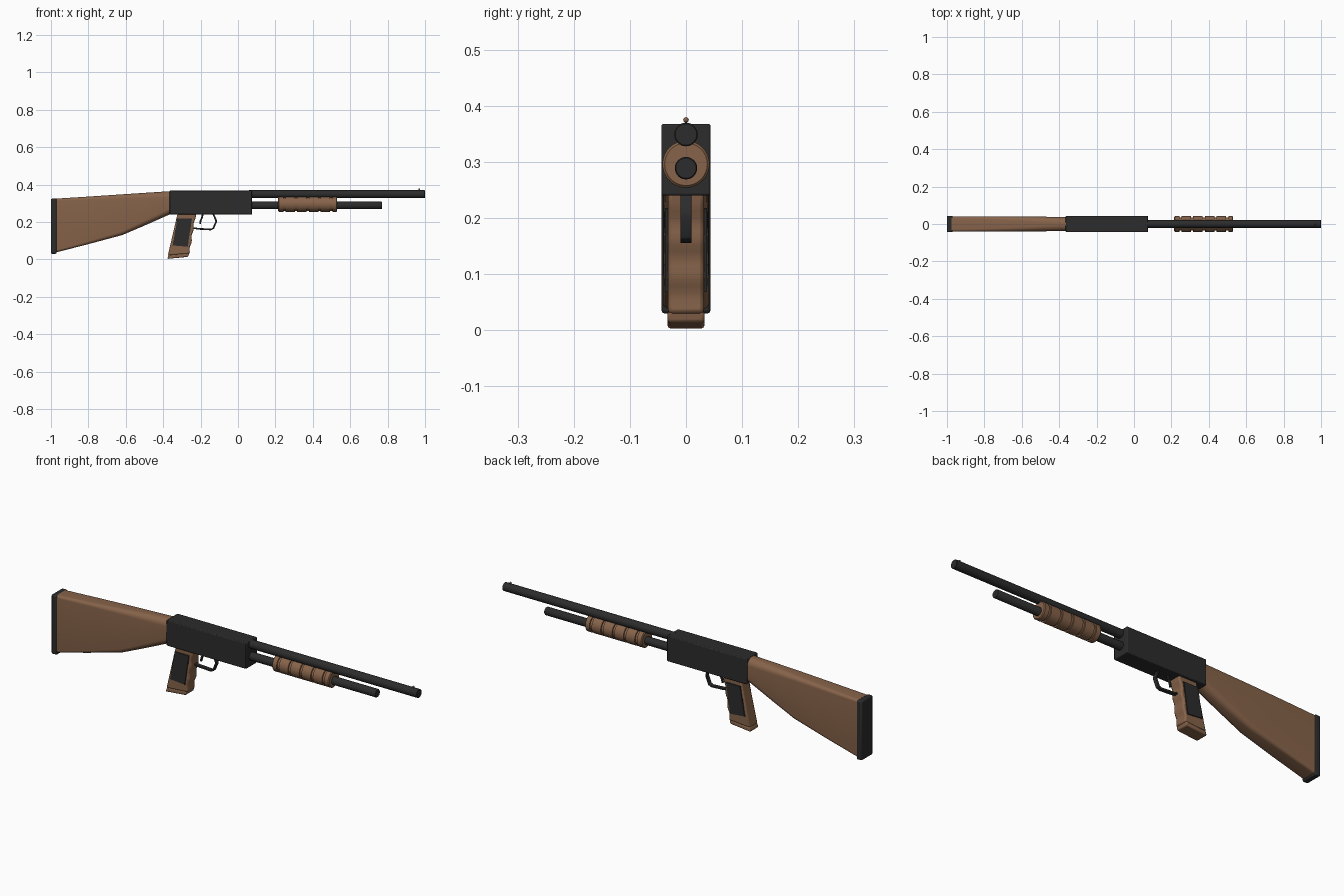
import bpy, bmesh
from math import sin, cos, pi, radians
from mathutils import Vector

cube = bpy.data.objects.get("Cube")
if cube:
    bpy.data.objects.remove(cube, do_unlink=True)


def material(name, rgb):
    m = bpy.data.materials.new(name)
    m.use_nodes = True
    m.diffuse_color = (*rgb, 1)
    m.node_tree.nodes["Principled BSDF"].inputs["Base Color"].default_value = (*rgb, 1)
    return m


METAL = material("dark gunmetal", (0.025, 0.025, 0.025))
WOOD = material("brown wood", (0.24, 0.125, 0.068))


def finish(name, bm, mat, bevel=0, segments=2):
    bmesh.ops.recalc_face_normals(bm, faces=bm.faces)
    mesh = bpy.data.meshes.new(name)
    bm.to_mesh(mesh)
    bm.free()
    mesh.materials.append(mat)
    ob = bpy.data.objects.new(name, mesh)
    bpy.context.collection.objects.link(ob)
    if bevel:
        mod = ob.modifiers.new("rounded edges", 'BEVEL')
        mod.width, mod.segments = bevel, segments
        mod.limit_method, mod.angle_limit = 'ANGLE', radians(40)
    bpy.ops.object.select_all(action='DESELECT')
    ob.select_set(True)
    bpy.context.view_layer.objects.active = ob
    bpy.ops.object.shade_smooth_by_angle(angle=radians(35))
    return ob


def loft(name, rings, mat, bevel=0):
    """Skin a list of equal-length point rings and cap both ends."""
    bm = bmesh.new()
    loops = [[bm.verts.new(p) for p in ring] for ring in rings]
    n = len(loops[0])
    for a, b in zip(loops, loops[1:]):
        for i in range(n):
            bm.faces.new((a[i], a[(i + 1) % n], b[(i + 1) % n], b[i]))
    bm.faces.new(loops[0])
    bm.faces.new(loops[-1])
    return finish(name, bm, mat, bevel)


def box(name, x, z, half, mat, bevel):
    return slab(name, [(x[0], z[0]), (x[1], z[0]), (x[1], z[1]), (x[0], z[1])],
                -half, half, mat, bevel)


def slab(name, outline, y0, y1, mat, bevel=0):
    """Side outline in x and z, extruded from y0 to y1."""
    return loft(name, [[(x, y, z) for x, z in outline] for y in (y0, y1)], mat, bevel)


def turned(name, z, profile, mat, sides=32):
    """Round part along x from (x, radius) pairs."""
    return loft(name, [[(x, r * cos(2 * pi * i / sides), z + r * sin(2 * pi * i / sides))
                        for i in range(sides)] for x, r in profile], mat)


def rounded_section(x, z0, z1, half, radius):
    """Rounded rectangle across x."""
    pts = []
    for k, (sy, sz) in enumerate(((1, 1), (-1, 1), (-1, -1), (1, -1))):
        cy = sy * (half - radius)
        cz = z1 - radius if sz > 0 else z0 + radius
        for j in range(7):
            a = (k + j / 6) * pi / 2
            pts.append((x, cy + radius * cos(a), cz + radius * sin(a)))
    return pts


# Receiver and barrels
box("receiver", (-0.365, 0.075), (0.24, 0.368), 0.044, METAL, 0.004)
turned("barrel", 0.349, [(0.06, 0.021), (0.998, 0.021), (1.0, 0.019)], METAL)
turned("magazine_tube", 0.289, [(0.06, 0.02), (0.767, 0.02), (0.77, 0.018)], METAL)

# Pump fore-end with five grooves
pump = [(0.215, 0.038), (0.219, 0.042)]
for i in range(5):
    c = 0.248 + i * 0.0625
    pump += [(c - 0.006, 0.042), (c - 0.006, 0.036), (c + 0.006, 0.036), (c + 0.006, 0.042)]
pump += [(0.526, 0.042), (0.53, 0.038)]
turned("pump_handle", 0.296, pump, WOOD)

# Front sight
box("sight_post", (0.966, 0.972), (0.365, 0.374), 0.002, METAL, 0)
bm = bmesh.new()
bmesh.ops.create_uvsphere(bm, u_segments=16, v_segments=8, radius=0.005)
bmesh.ops.translate(bm, verts=bm.verts, vec=(0.969, 0, 0.375))
finish("sight_bead", bm, WOOD)

# Stock and butt plate
loft("stock", [rounded_section(*s) for s in (
    (-0.975, 0.037, 0.325, 0.041, 0.012), (-0.80, 0.082, 0.336, 0.041, 0.016),
    (-0.62, 0.130, 0.348, 0.040, 0.022), (-0.50, 0.181, 0.356, 0.039, 0.028),
    (-0.36, 0.243, 0.365, 0.038, 0.034))], WOOD)
box("butt_plate", (-1.0, -0.97), (0.03, 0.325), 0.044, METAL, 0.006)

# Pistol grip with finger grooves on its front edge
grip = [(-0.375, 0.022), (-0.322, 0.25), (-0.222, 0.25)]
for i in range(17):
    t = i / 16
    grip.append((-0.226 - 0.032 * t - 0.006 * sin(3 * pi * t) ** 2, 0.225 - 0.195 * t))
slab("grip", grip, -0.032, 0.032, WOOD, 0.007)
slab("grip_base", [(-0.378, 0.003), (-0.266, 0.014), (-0.262, 0.034), (-0.372, 0.024)],
     -0.033, 0.033, WOOD, 0.005)

# Grip panels with notched front and back edges
back, front = [], []
for i in range(15):
    t = i / 14
    notch = 0.002 * (i % 2)
    back.append((-0.350 + 0.025 * t + notch, 0.075 + 0.143 * t))
    front.append((-0.268 + 0.023 * t - notch, 0.068 + 0.150 * t))
for side, s in (("left", 1), ("right", -1)):
    slab("grip_panel_" + side, back + front[::-1], s * 0.028, s * 0.037, METAL)


def strip(name, path, half, thick):
    """Flat bent strip that follows a path in x and z."""
    pts = [Vector(p) for p in path]
    rings = []
    for i, p in enumerate(pts):
        d = (pts[min(i + 1, len(pts) - 1)] - pts[max(i - 1, 0)]).normalized()
        n = Vector((-d.y, d.x)) * thick / 2
        a, b = p + n, p - n
        rings.append([(a.x, -half, a.y), (a.x, half, a.y), (b.x, half, b.y), (b.x, -half, b.y)])
    return loft(name, rings, METAL, 0.002)


# Trigger and guard
strip("trigger_guard", [(-0.235, 0.168), (-0.215, 0.164), (-0.145, 0.160), (-0.132, 0.166),
                        (-0.117, 0.202), (-0.118, 0.212), (-0.134, 0.245)], 0.01, 0.009)
strip("trigger", [(-0.187, 0.245), (-0.193, 0.222), (-0.200, 0.207), (-0.203, 0.190)], 0.005, 0.009)
